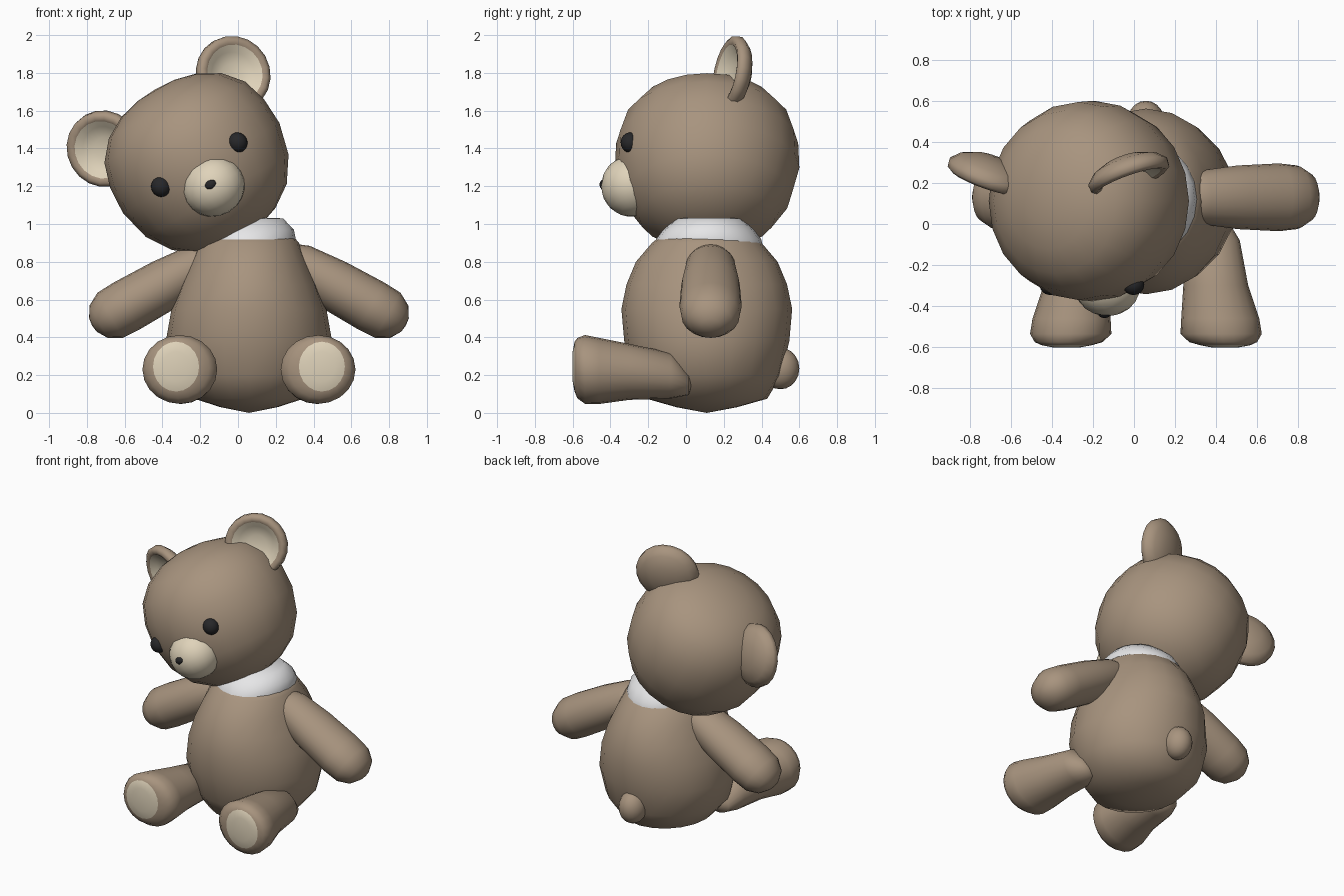
import bpy, bmesh, math
from mathutils import Matrix, Vector

if "Cube" in bpy.data.objects:
    bpy.data.objects.remove(bpy.data.objects["Cube"])


def material(name, rgb):
    m = bpy.data.materials.new(name)
    m.diffuse_color = (*rgb, 1)
    m.use_nodes = True
    m.node_tree.nodes["Principled BSDF"].inputs["Base Color"].default_value = m.diffuse_color
    return m


BROWN = material("brown plush", (0.39, 0.295, 0.21))
CREAM = material("cream plush", (0.74, 0.65, 0.49))
BLACK = material("black plastic", (0.02, 0.02, 0.022))
WHITE = material("white collar", (0.83, 0.83, 0.84))


def frame(x, y, z, loc):
    """Matrix from three axis vectors and an origin."""
    return Matrix.Translation(loc) @ Matrix((x, y, z)).transposed().to_4x4()


def loft(name, rings, matrix, mats, split=99, n=20):
    """Elliptical rings (t, ru, rv, cu, cv) along local z; bands from 'split' use the second material."""
    bm = bmesh.new()
    loops = []
    for r in rings:
        t, ru, rv, cu, cv = (tuple(r) + (0, 0))[:5]
        loops.append([bm.verts.new(matrix @ Vector((
            cu + ru * math.cos(2 * math.pi * i / n),
            cv + rv * math.sin(2 * math.pi * i / n), t))) for i in range(n)])
    for k in range(len(loops) - 1):
        a, b = loops[k], loops[k + 1]
        for i in range(n):
            j = (i + 1) % n
            f = bm.faces.new((a[i], a[j], b[j], b[i]))
            f.smooth = True
            f.material_index = 1 if k >= split else 0
    bmesh.ops.remove_doubles(bm, verts=bm.verts[:], dist=1e-4)
    bmesh.ops.recalc_face_normals(bm, faces=bm.faces[:])
    me = bpy.data.meshes.new(name)
    bm.to_mesh(me)
    bm.free()
    for m in mats:
        me.materials.append(m)
    ob = bpy.data.objects.new(name, me)
    bpy.context.collection.objects.link(ob)
    return ob


def ball(name, matrix, loc, size, mat, steps=10):
    """Ellipsoid made with the same loft."""
    rings = []
    for k in range(steps + 1):
        a = math.pi * k / steps
        r = math.sin(a)
        rings.append((-size[2] * math.cos(a), size[0] * r, size[1] * r))
    return loft(name, rings, matrix @ Matrix.Translation(loc), [mat])


CX = 0.058   # body's mirror plane
WORLD = Matrix.Identity(4)

# body
loft("body", [
    (0.0, 0, 0), (0.03, 0.15, 0.16), (0.075, 0.29, 0.32), (0.2, 0.40, 0.395),
    (0.38, 0.44, 0.437), (0.55, 0.41, 0.452), (0.68, 0.365, 0.425),
    (0.80, 0.31, 0.375), (0.90, 0.265, 0.29), (0.94, 0.23, 0.24), (0.96, 0, 0)],
    Matrix.Translation((CX, 0.11, 0)), [BROWN])

# collar around the neck
loft("collar", [(0.89, 0.245, 0.285), (0.92, 0.248, 0.278), (0.97, 0.238, 0.24),
                (1.03, 0.18, 0.17), (1.035, 0, 0)],
     Matrix.Translation((CX, 0.12, 0)), [WHITE])

# tail
ball("tail", WORLD, (CX, 0.50, 0.235), (0.09, 0.10, 0.11), BROWN)

# limbs, mirrored about the body
for s, side in ((1, "right"), (-1, "left")):
    loft(side + "_arm", [
        (0, 0, 0), (0.02, 0.07, 0.09), (0.14, 0.118, 0.13), (0.35, 0.137, 0.155),
        (0.58, 0.142, 0.165), (0.68, 0.137, 0.155), (0.75, 0.098, 0.115),
        (0.785, 0.04, 0.05), (0.79, 0, 0)],
        frame((s * 0.49, 0, 0.872), (0, 1, 0), (s * 0.872, 0, -0.49),
              (CX + s * 0.142, 0.13, 0.85)), [BROWN])
    loft(side + "_leg", [
        (0.03, 0, 0, 0.32, 0.15), (0.015, 0.08, 0.06, 0.32, 0.155),
        (-0.08, 0.135, 0.122, 0.322, 0.198), (-0.3, 0.158, 0.148, 0.34, 0.217),
        (-0.46, 0.19, 0.175, 0.362, 0.222), (-0.535, 0.198, 0.182, 0.366, 0.23),
        (-0.575, 0.165, 0.16, 0.376, 0.237), (-0.59, 0.122, 0.132, 0.386, 0.245),
        (-0.60, 0.07, 0.08, 0.386, 0.245), (-0.602, 0, 0, 0.386, 0.245)],
        frame((s, 0, 0), (0, 0, 1), (0, 1, 0), (CX, 0, 0)), [BROWN, CREAM], split=7)

# head, tilted sideways
HEAD = Matrix.Translation((-0.22, 0.112, 1.34)) @ Matrix.Rotation(math.radians(-30), 4, 'Y')
loft("head", [
    (-0.485, 0, 0), (-0.47, 0.12, 0.12), (-0.43, 0.235, 0.24), (-0.35, 0.35, 0.36),
    (-0.22, 0.436, 0.445), (-0.05, 0.478, 0.488), (0.1, 0.47, 0.482),
    (0.23, 0.43, 0.44), (0.33, 0.345, 0.355), (0.395, 0.23, 0.235),
    (0.425, 0.11, 0.11), (0.432, 0, 0)], HEAD, [BROWN])

# face
ball("muzzle", HEAD, (0.008, -0.40, -0.166), (0.168, 0.162, 0.16), CREAM)
ball("nose", HEAD, (0.0, -0.545, -0.152), (0.034, 0.025, 0.026), BLACK)

# eyes and dished ears, mirrored about the head
for s, side in ((1, "right"), (-1, "left")):
    ball(side + "_eye", HEAD, (s * 0.234, -0.408, -0.03), (0.052, 0.05, 0.054), BLACK)
    m = (HEAD @ Matrix.Translation((s * 0.39, 0.14, 0.295))
         @ Matrix.Rotation(math.radians(s * 22), 4, 'Z')
         @ frame((1, 0, 0), (0, 0, 1), (0, 1, 0), (0, 0, 0)))
    profile = [(0.08, 0), (0.07, 0.09), (0.04, 0.165), (0.0, 0.205), (-0.035, 0.202),
               (-0.05, 0.18), (-0.042, 0.155), (-0.01, 0.12), (0.008, 0.06), (0.012, 0)]
    loft(side + "_ear", [(t, r, r) for t, r in profile], m, [BROWN, CREAM], split=6)
